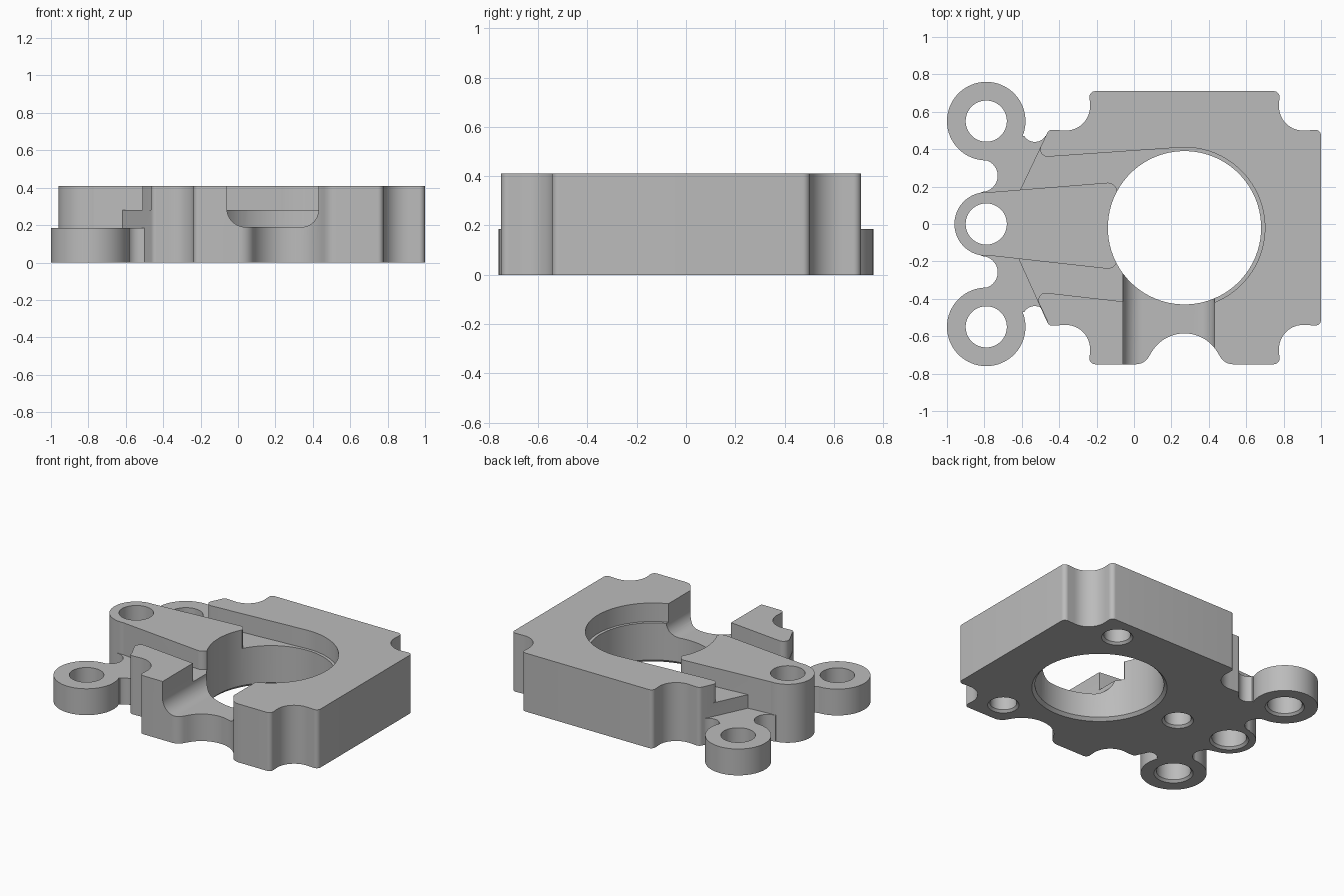
import bpy, bmesh, math
from mathutils import Vector, Matrix

cube = bpy.data.objects.get("Cube")
if cube:
    bpy.data.objects.remove(cube, do_unlink=True)

metal = bpy.data.materials.new("plain grey")
metal.use_nodes = True
GREY = (0.5, 0.5, 0.5, 1)
metal.diffuse_color = GREY
for node in metal.node_tree.nodes:
    if node.type == 'BSDF_PRINCIPLED':
        node.inputs["Base Color"].default_value = GREY


def rounded(points, steps=10):
    """Polygon outline; a third value on a corner is its fillet radius."""
    out = []
    for i, corner in enumerate(points):
        p = Vector(corner[:2])
        if len(corner) < 3:
            out.append(p)
            continue
        a = (Vector(points[i - 1][:2]) - p).normalized()
        b = (Vector(points[(i + 1) % len(points)][:2]) - p).normalized()
        r, half = corner[2], a.angle(b) / 2
        c = p + (a + b).normalized() * r / math.sin(half)
        reach = r / math.tan(half)
        u, w = p + a * reach - c, p + b * reach - c
        start = math.atan2(u.y, u.x)
        turn = math.atan2(w.y, w.x) - start
        turn = (turn + math.pi) % (2 * math.pi) - math.pi
        for k in range(steps + 1):
            t = start + turn * k / steps
            out.append(c + Vector((math.cos(t), math.sin(t))) * r)
    return out


def loft(name, rings):
    """Closed solid through rings of equal point count."""
    bm = bmesh.new()
    loops = [[bm.verts.new(p) for p in ring] for ring in rings]
    n = len(loops[0])
    for lo, hi in zip(loops, loops[1:]):
        for i in range(n):
            j = (i + 1) % n
            bm.faces.new((lo[i], lo[j], hi[j], hi[i]))
    bm.faces.new(loops[0][::-1])
    bm.faces.new(loops[-1])
    bmesh.ops.recalc_face_normals(bm, faces=bm.faces[:])
    mesh = bpy.data.meshes.new(name)
    bm.to_mesh(mesh)
    bm.free()
    mesh.materials.append(metal)
    obj = bpy.data.objects.new(name, mesh)
    bpy.context.collection.objects.link(obj)
    return obj


def prism(name, points, z0, z1):
    outline = rounded(points)
    return loft(name, [[(p.x, p.y, z) for p in outline] for z in (z0, z1)])


def turned(name, x, y, profile, sides=72):
    """Round solid from (z, radius) pairs."""
    angles = [2 * math.pi * (i + 0.5) / sides for i in range(sides)]
    return loft(name, [[(x + r * math.cos(t), y + r * math.sin(t), z)
                        for t in angles] for z, r in profile])


def combine(target, tool, operation):
    tool.hide_render = True
    mod = target.modifiers.new(operation, 'BOOLEAN')
    mod.operation, mod.solver, mod.object = operation, 'EXACT', tool
    bpy.context.view_layer.update()
    graph = bpy.context.evaluated_depsgraph_get()
    result = bpy.data.meshes.new_from_object(target.evaluated_get(graph))
    target.modifiers.clear()
    target.data = result
    bpy.data.objects.remove(tool, do_unlink=True)


def cut(target, tool):
    combine(target, tool, 'DIFFERENCE')


def join(target, tool):
    combine(target, tool, 'UNION')


TOP, LUG_TOP, POCKET, CHANNEL = 0.41, 0.185, 0.28, 0.19
CX, CY = 0.27, -0.02
LUG_X, LUG_Y = -0.79, 0.55


def scallop(sx, sy):
    """Body corner with a concave relief, from the y side to the x side."""
    pts = [(0.51, 0.73, 0.03), (0.495, 0.51, 0.13), (0.725, 0.525, 0.03)]
    return [(CX + sx * x, CY + sy * y, r) for x, y, r in pts]


# Main block with four relieved corners and a hollow in the front
hollow = [(CX + 0.205 * math.cos(math.radians(a)),
           -0.79 + 0.205 * math.sin(math.radians(a)))
          for a in range(150, 29, -5)]
outline = (scallop(1, 1)[:2] + [(1.0, 0.505, 0.03), (1.0, -0.545, 0.03)]
           + scallop(1, -1)[1::-1]
           + [(0.484, -0.75, 0.08)] + hollow[::-1] + [(0.056, -0.75, 0.08)]
           + scallop(-1, -1)
           + [(-0.62, -0.18), (-0.61, 0.18)]
           + scallop(-1, 1)[::-1])
body = prism("housing_block", outline, 0, TOP)

# Recessed tapering pocket and the ring around the bore
cut(body, prism("pocket_cutter", [
    (-0.9, 0.49), (-0.462, 0.49), (-0.528, 0.355, 0.04), (0.245, 0.409),
    (0.245, -0.449), (-0.539, -0.36, 0.04), (-0.462, -0.52), (-0.9, -0.52)],
    POCKET, 0.6))
cut(body, turned("ring_cutter", CX, CY, [(POCKET, 0.43), (0.6, 0.43)]))

# Front channel with rounded floor corners
channel = prism("channel_cutter", [
    (-0.06, 0.7), (-0.06, CHANNEL, 0.1), (0.43, CHANNEL, 0.09), (0.43, 0.7)],
    0.1, 0.9)
channel.data.transform(Matrix.Rotation(math.pi / 2, 4, 'X'))
cut(body, channel)

# Low side plate carrying two round lugs
plate = prism("lug_plate", [(-0.815, -0.47), (-0.4, -0.47),
                            (-0.4, 0.47), (-0.815, 0.47)], 0, LUG_TOP)
for side in (1, -1):
    for x, y, r in ((-0.815, 0.258, 0.086), (-0.53, 0.505, 0.066)):
        cut(plate, turned("relief_cutter", x, side * y, [(-0.1, r), (0.5, r)]))
    join(plate, turned("lug", LUG_X, side * LUG_Y, [(0, 0.21), (LUG_TOP, 0.21)]))
join(body, plate)

# Tall tapered arm with a rounded end
arm = prism("arm", [(-0.777, 0.1695), (-0.09, 0.225, 0.05),
                    (-0.09, -0.245, 0.05), (-0.772, -0.169)], 0, TOP)
join(arm, turned("arm_end", LUG_X, 0, [(0, 0.17), (TOP, 0.17)]))
join(body, arm)


def drill(x, y, r, depth, chamfer):
    cut(body, turned("hole_cutter", x, y, [
        (-0.1, r + chamfer + 0.1), (chamfer, r), (depth, r)]))


# Main bore, lug holes and three blind holes underneath
drill(CX, CY, 0.41, 0.6, 0.02)
for y in (-LUG_Y, 0, LUG_Y):
    drill(LUG_X, y, 0.11, 0.6, 0.015)
for k in range(3):
    a = math.radians(60 + 120 * k)
    drill(CX + 0.65 * math.cos(a), CY + 0.65 * math.sin(a), 0.085, 0.2, 0.015)

body.name = "bearing_housing"
bpy.ops.object.select_all(action='DESELECT')
body.select_set(True)
bpy.context.view_layer.objects.active = body
bpy.ops.object.shade_smooth_by_angle(angle=math.radians(30))
